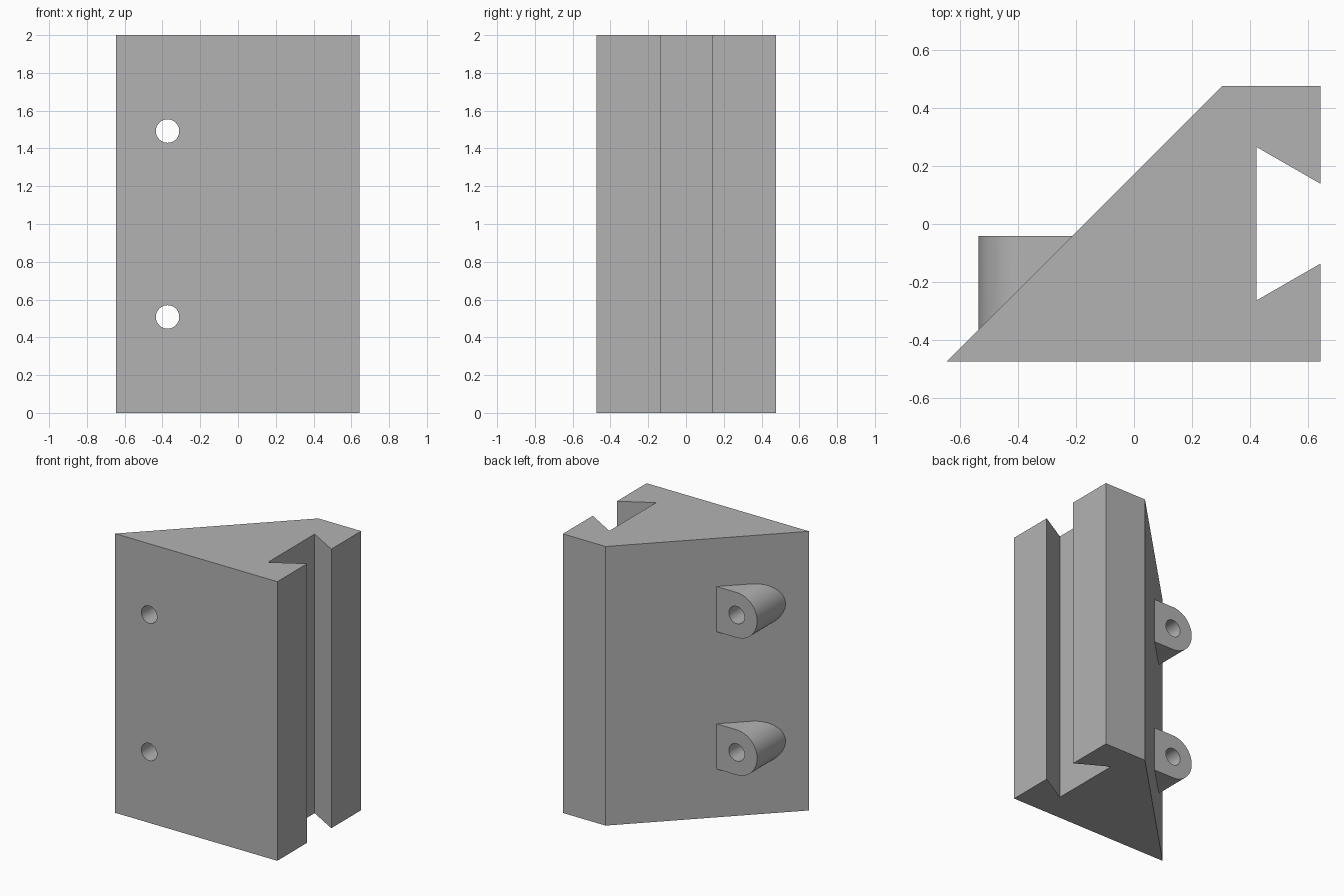
import bpy, bmesh, math
from mathutils import Vector

if "Cube" in bpy.data.objects:
    bpy.data.objects.remove(bpy.data.objects["Cube"])

grey = bpy.data.materials.new("plain grey")
grey.diffuse_color = (0.45, 0.45, 0.45, 1)
grey.use_nodes = True
grey.node_tree.nodes["Principled BSDF"].inputs["Base Color"].default_value = grey.diffuse_color


def prism(name, points, direction):
    """Extrude a closed outline along a direction."""
    bm = bmesh.new()
    face = bm.faces.new([bm.verts.new(p) for p in points])
    ext = bmesh.ops.extrude_face_region(bm, geom=[face])
    verts = [g for g in ext["geom"] if isinstance(g, bmesh.types.BMVert)]
    bmesh.ops.translate(bm, verts=verts, vec=Vector(direction))
    bmesh.ops.recalc_face_normals(bm, faces=bm.faces)
    mesh = bpy.data.meshes.new(name)
    bm.to_mesh(mesh)
    bm.free()
    mesh.materials.append(grey)
    obj = bpy.data.objects.new(name, mesh)
    bpy.context.collection.objects.link(obj)
    return obj


def arc(x, y, z, r, start, end, n):
    """Points of an arc in the xz plane."""
    steps = [math.radians(start + (end - start) * i / n) for i in range(n + 1)]
    return [(x + r * math.cos(a), y, z + r * math.sin(a)) for a in steps]


def combine(target, tool, operation):
    mod = target.modifiers.new(tool.name, "BOOLEAN")
    mod.operation, mod.solver, mod.object = operation, "EXACT", tool
    tool.hide_render = True
    bpy.context.view_layer.objects.active = target
    bpy.ops.object.modifier_apply(modifier=mod.name)
    bpy.data.objects.remove(tool)


# Wedge body with a dovetail slot in its right side
outline = [(-0.645, -0.473), (0.643, -0.473), (0.643, -0.136), (0.422, -0.263),
           (0.422, 0.265), (0.643, 0.138), (0.643, 0.476), (0.304, 0.476)]
body = prism("wedge_body", [(x, y, 0) for x, y in outline], (0, 0, 2))

# Rounded screw bosses on the sloping face, with through holes
HX, BOSS_R, HOLE_R = -0.373, 0.162, 0.062
for z in (0.508, 1.492):
    shape = arc(HX, -0.42, z, BOSS_R, 90, 270, 32)
    shape += [(-0.16, -0.42, z - BOSS_R), (-0.16, -0.42, z + BOSS_R)]
    combine(body, prism("boss", shape, (0, 0.379, 0)), "UNION")
    hole = arc(HX, -0.6, z, HOLE_R, 0, 360, 40)[:-1]
    combine(body, prism("hole_cutter", hole, (0, 1.0, 0)), "DIFFERENCE")

bpy.ops.object.select_all(action="DESELECT")
body.select_set(True)
bpy.context.view_layer.objects.active = body
bpy.ops.object.shade_smooth_by_angle(angle=math.radians(30))
